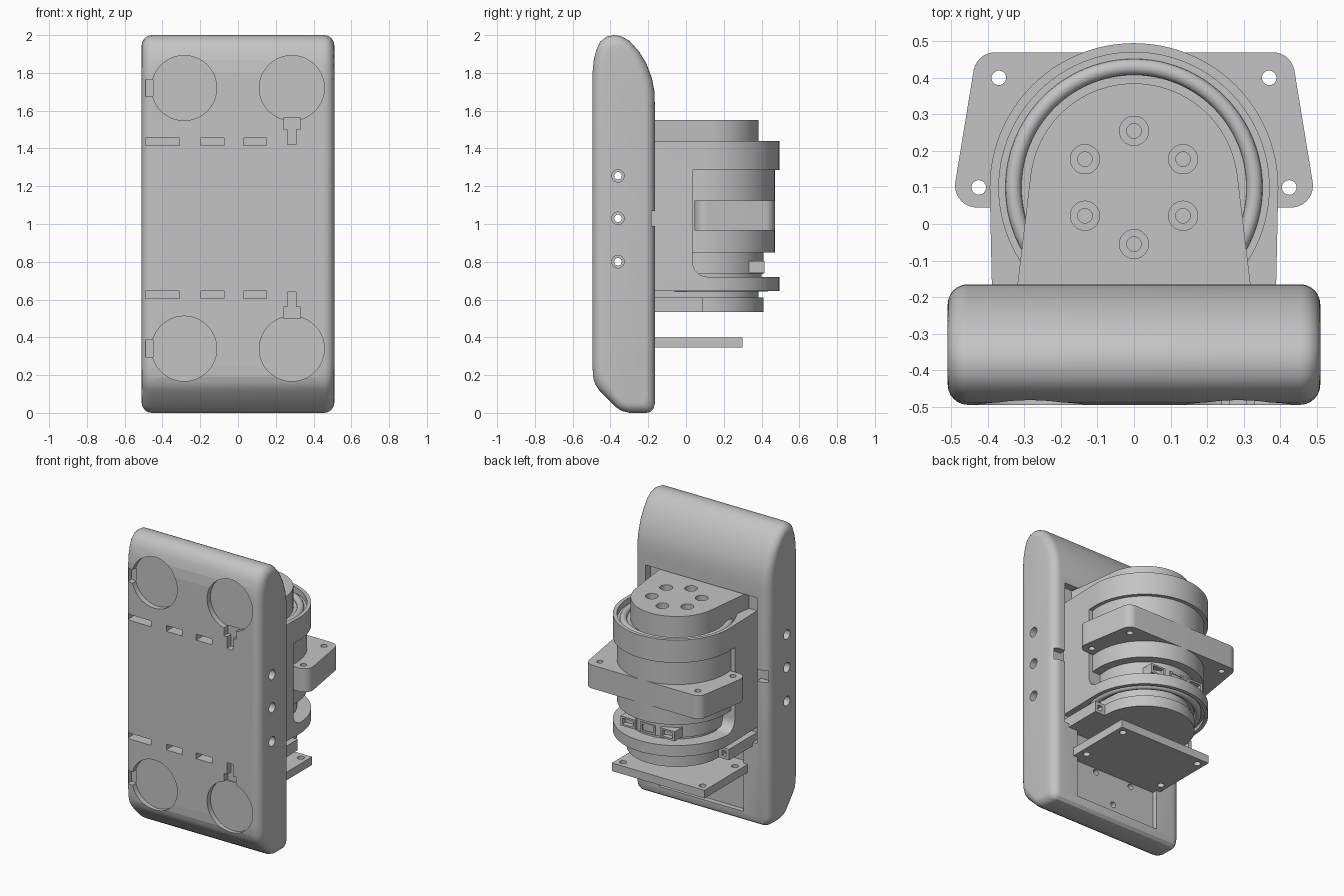
import bpy, bmesh
from math import sin, cos, pi
from mathutils import Vector
from mathutils.geometry import convex_hull_2d

if "Cube" in bpy.data.objects:
    bpy.data.objects.remove(bpy.data.objects["Cube"])

grey = bpy.data.materials.new("plain grey")
grey.use_nodes = True
COLOR = (0.55, 0.55, 0.55, 1)
grey.diffuse_color = COLOR
grey.node_tree.nodes["Principled BSDF"].inputs["Base Color"].default_value = COLOR

AXES = {"x": lambda a, b, t: (t, a, b),
        "y": lambda a, b, t: (a, t, b),
        "z": lambda a, b, t: (a, b, t)}


def loft(name, rings):
    """Closed solid through a list of equal rings of 3D points."""
    bm = bmesh.new()
    loops = [[bm.verts.new(p) for p in ring] for ring in rings]
    n = len(loops[0])
    for a, b in zip(loops, loops[1:]):
        for i in range(n):
            j = (i + 1) % n
            bm.faces.new((a[i], a[j], b[j], b[i]))
    bm.faces.new(loops[0])
    bm.faces.new(loops[-1])
    bmesh.ops.recalc_face_normals(bm, faces=bm.faces)
    mesh = bpy.data.meshes.new(name)
    bm.to_mesh(mesh)
    bm.free()
    mesh.materials.append(grey)
    obj = bpy.data.objects.new(name, mesh)
    bpy.context.collection.objects.link(obj)
    return obj


def prism(name, pts, lo, hi, axis="z"):
    return loft(name, [[AXES[axis](a, b, t) for a, b in pts] for t in (lo, hi)])


def circle(a, b, r, n=64):
    return [(a + r * cos(2 * pi * i / n), b + r * sin(2 * pi * i / n)) for i in range(n)]


def hull(pts):
    return [pts[i] for i in convex_hull_2d([Vector(p) for p in pts])]


def rod(name, a, b, r, lo, hi, axis="z", n=64):
    return prism(name, circle(a, b, r, n), lo, hi, axis)


def box(name, x0, x1, y0, y1, z0, z1):
    return prism(name, [(x0, y0), (x1, y0), (x1, y1), (x0, y1)], z0, z1)


def tongue(name, half, r, z0, z1, back=-0.215):
    """Round end on the tower axis, straight flanks running into the slab."""
    return prism(name, hull(circle(0, 0.1, r, 96) + [(-half, back), (half, back)]), z0, z1)


def cut(obj, *cutters):
    for c in cutters:
        mod = obj.modifiers.new("cut", "BOOLEAN")
        mod.operation = "DIFFERENCE"
        mod.solver = "EXACT"
        mod.object = c
        bpy.context.view_layer.objects.active = obj
        bpy.ops.object.modifier_apply(modifier=mod.name)
        bpy.data.objects.remove(c)


# Slab: side profile lofted across x with rounded ends
profile = [(-.495, 1.8), (-.488, 1.87), (-.475, 1.92), (-.455, 1.965), (-.42, 1.992),
           (-.38, 2), (-.345, 1.995), (-.30, 1.97), (-.25, 1.915), (-.21, 1.85),
           (-.18, 1.77), (-.167, 1.70), (-.165, 1.63), (-.165, .05), (-.173, .02),
           (-.19, .004), (-.21, 0), (-.30, 0), (-.34, .01), (-.37, .03), (-.46, .12),
           (-.48, .15), (-.492, .19), (-.495, .25)]
R = 0.055
rings = []
for side in (-1, 1):
    steps = [pi / 2 * i / 6 for i in range(7)]
    for t in (steps if side < 0 else steps[::-1]):
        inset = R * (1 - sin(t))
        sy, sz = 1 - inset / .165, 1 - inset
        rings.append([(side * (.51 - R * (1 - cos(t))), -.33 + (y + .33) * sy,
                       1 + (z - 1) * sz) for y, z in profile])
slab = loft("slab", rings)

# Front recesses, mirrored top to bottom
for s in (-1, 1):
    def fz(z):
        return 1.03 + s * (z - 1.03)

    def front_box(x0, x1, z0, z1, depth=-.45):
        lo, hi = sorted((fz(z0), fz(z1)))
        cut(slab, box("cutter", x0, x1, -.6, depth, lo, hi))

    for x in (-.285, .285):
        cut(slab, rod("cutter", x, fz(1.72), .172, -.6, -.458, "y", 80))
    front_box(-.49, -.45, 1.675, 1.765)
    front_box(.24, .33, 1.5, 1.56)
    front_box(.262, .308, 1.42, 1.51)
    for x0, x1 in ((-.49, -.31), (-.195, -.075), (.03, .15)):
        front_box(x0, x1, 1.415, 1.455, -.42)

# Side through holes with counterbores
for z in (.8, 1.03, 1.255):
    cut(slab, rod("cutter", -.36, z, .02, -.7, .7, "x", 24))
    for s in (-1, 1):
        cut(slab, rod("cutter", -.36, z, .033, *sorted((s * .45, s * .7)), "x", 32))

# Back pockets, edge notches and screw holes
cut(slab, box("cutter", -.42, .42, -.215, 0, .56, 1.555),
    box("cutter", -.32, .32, -.2, 0, .07, .6))
for s in (-1, 1):
    x0, x1 = sorted((s * .41, s * .495))
    cut(slab, box("cutter", x0, x1, -.21, 0, .99, 1.07))
for x, z in ((-.14, .32), (.14, .32), (0, .14)):
    cut(slab, rod("cutter", x, z, .02, -.25, 0, "y", 24))

# Tower housing with a window open to the back and sides
housing = tongue("tower_housing", .388, .395, .645, 1.44)
window = [(.035, 1.285), (.7, 1.285), (.7, .72), (.115, .72)]
window += [(.115 - .08 * sin(t), .80 - .08 * cos(t)) for t in [pi / 2 * i / 8 for i in range(1, 9)]]
cut(housing, prism("cutter", window, -.7, .7, "x"),
    rod("cutter", 0, .1, .37, 1.4, 1.5, n=96),
    rod("cutter", 0, .1, .37, .6, .67, n=96))

# Bearing beads in the end grooves
for name, z in (("upper_bead", 1.405), ("lower_bead", .665)):
    bpy.ops.mesh.primitive_torus_add(location=(0, .1, z), major_radius=.33, minor_radius=.022,
                                     major_segments=96, minor_segments=16)
    bead = bpy.context.object
    bead.name = name
    bead.data.materials.append(grey)

# Motor inside the housing
rod("motor_body", 0, .1, .37, .85, 1.285, n=96)
rod("motor_base", 0, .1, .31, .735, .85, n=96)
rod("motor_foot", 0, .1, .30, .72, .735, n=96)
for i in (-1, 0, 1):
    x = i * .15
    socket = box("connector", x - .055, x + .055, .28, .415, .74, .805)
    cut(socket, box("cutter", x - .04, x + .04, .38, .5, .752, .793))

# Upper hub with a circle of counterbored holes
hub = tongue("upper_hub", .325, .285, 1.40, 1.55)
for i in range(6):
    a = pi / 2 + i * pi / 3
    x, y = .155 * cos(a), .1 + .155 * sin(a)
    cut(hub, rod("cutter", x, y, .04, 1.51, 1.6, n=32),
        rod("cutter", x, y, .02, 1.45, 1.6, n=24))

# Lower hub, its collar and side arms
tongue("lower_collar", .30, .285, .60, .68)
tongue("lower_hub", .31, .31, .535, .61)
for s, name in ((-1, "right_arm"), (1, "left_arm")):
    x0, x1 = sorted((s * .30, s * .388))
    arm = box(name, x0, x1, -.215, .09, .535, .61)
    h0, h1 = sorted((s * .335, s * .365))
    cut(arm, box("cutter", h0, h1, .05, .2, .555, .59))

# Mounting bracket around the motor
outline = []
for s in (-1, 1):
    outline += circle(s * .38, .41, .06, 32) + circle(s * .43, .105, .06, 32)
bracket = prism("mounting_bracket", hull(outline), .965, 1.125)
for s in (-1, 1):
    cut(bracket, rod("cutter", s * .37, .4, .02, .9, 1.2, n=24),
        rod("cutter", s * .425, .1, .02, .9, 1.2, n=24))

# Base plate with corner holes
plate = box("base_plate", -.35, .35, -.2, .30, .345, .40)
for x in (-.3, .3):
    for y in (-.1, .25):
        cut(plate, rod("cutter", x, y, .022, .3, .5, n=24))

# Smooth the curved surfaces, keep the edges sharp
bpy.ops.object.select_all(action="DESELECT")
for obj in bpy.context.collection.objects:
    if obj.type == "MESH" and grey.name in obj.data.materials:
        obj.select_set(True)
        bpy.context.view_layer.objects.active = obj
bpy.ops.object.shade_smooth_by_angle(angle=pi / 6)
